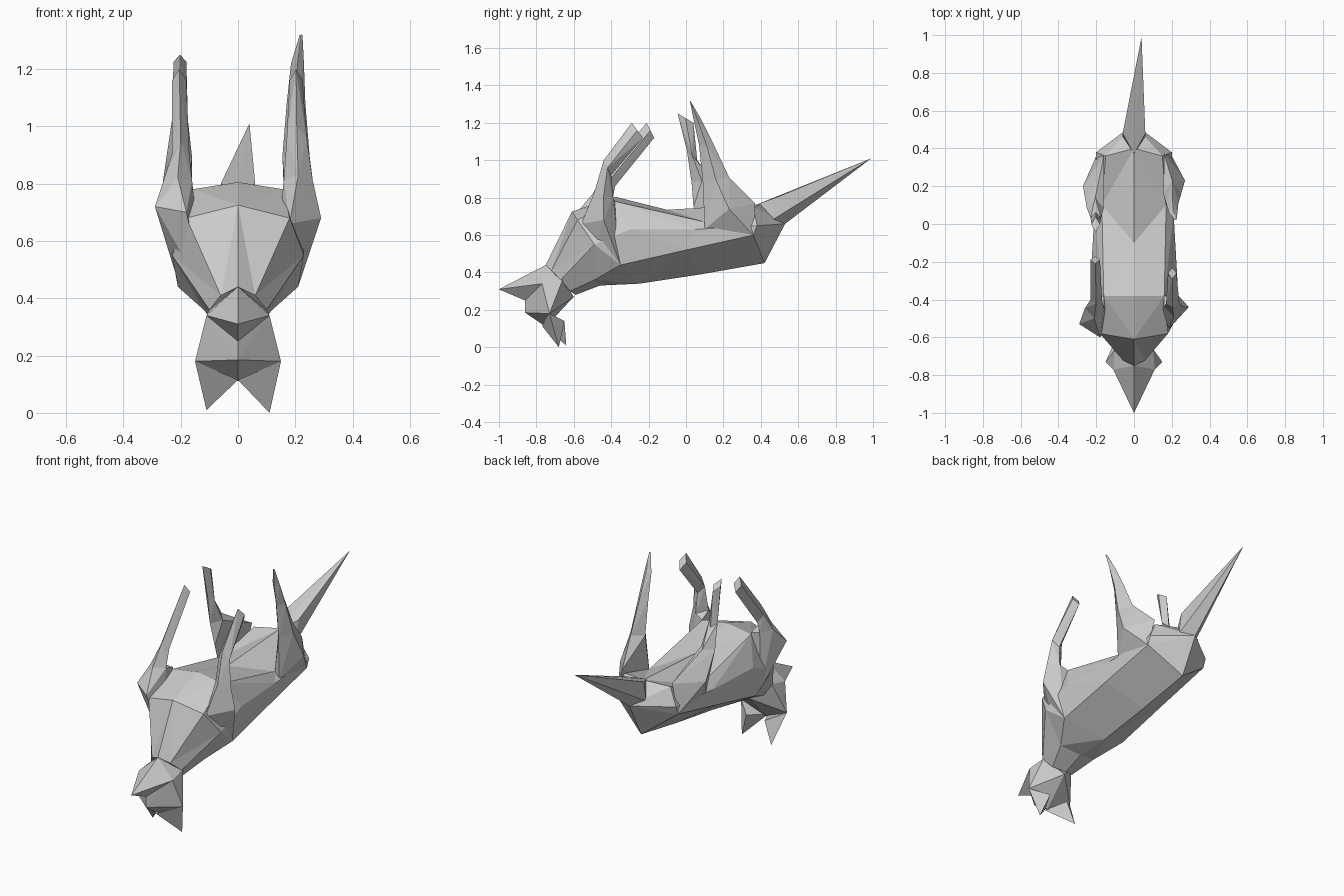
import bpy, bmesh

def finish(name, bm):
    bmesh.ops.recalc_face_normals(bm, faces=bm.faces)
    me = bpy.data.meshes.new(name)
    bm.to_mesh(me)
    bm.free()
    ob = bpy.data.objects.new(name, me)
    bpy.context.collection.objects.link(ob)
    return ob

def add_hull(bm, pts):
    vs = [bm.verts.new(p) for p in pts]
    bmesh.ops.convex_hull(bm, input=vs)
    loose = [v for v in bm.verts if not v.link_faces]
    bmesh.ops.delete(bm, geom=loose, context='VERTS')

def hull(name, pts):
    bm = bmesh.new()
    add_hull(bm, pts)
    return finish(name, bm)

def both(pts):
    """Half set of points plus its mirror image."""
    return pts + [(-x, y, z) for x, y, z in pts if x]

# Torso: half rings from spine (bottom) to belly (top), lofted neck to rump
rings = [
    [(0, -.59, .28), (.07, -.62, .30), (.10, -.67, .36), (.06, -.72, .41), (0, -.75, .44)],
    [(0, -.46, .33), (.12, -.49, .36), (.23, -.49, .55), (.18, -.58, .68), (0, -.61, .725)],
    [(0, -.25, .34), (.21, -.35, .44), (.23, -.30, .63), (.16, -.38, .78), (0, -.38, .805)],
    [(0, .08, .39), (.205, .0, .52), (.21, .05, .63), (.17, .10, .67), (0, -.10, .735)],
    [(0, .42, .45), (.20, .36, .60), (.20, .38, .65), (.15, .36, .75), (0, .40, .765)],
]
bm = bmesh.new()
loops = []
for r in rings:
    full = r + [(-x, y, z) for x, y, z in r[3:0:-1]]
    loops.append([bm.verts.new(p) for p in full])
for a, b in zip(loops, loops[1:]):
    for i in range(8):
        j = (i + 1) % 8
        bm.faces.new((a[i], a[j], b[j], b[i]))
bm.faces.new(loops[0])
rump = bm.verts.new((0, .53, .66))
for i in range(8):
    bm.faces.new((loops[-1][i], loops[-1][(i + 1) % 8], rump))
bmesh.ops.triangulate(bm, faces=bm.faces)
finish("torso", bm)

# Tail
hull("tail", both([(0, .37, .76), (0, .53, .66), (.06, .48, .80), (.06, .46, .68)])
     + [(.04, .99, 1.01)])

# Head
hull("skull", both([(0, -.86, .25), (0, -.86, .185), (.15, -.73, .18), (.11, -.77, .34),
                    (0, -.75, .44), (0, -.75, .11), (0, -.60, .27), (.10, -.66, .36)]))
hull("muzzle", both([(0, -1, .31), (.11, -.77, .34), (0, -.86, .25), (0, -.75, .44)]))
for side, s, dy in (("right", 1, 0), ("left", -1, .04)):
    hull(side + "_ear", [(s * .15, -.73, .18), (0, -.77, .115), (s * .06, -.65, .14),
                         (s * .11, -.68 + dy, dy / 4)])

def leg(name, side, root, sections):
    """Root points, then diamond sections: front y,z, back y,z, inner x, outer x."""
    bm = bmesh.new()
    prev = [(side * x, y, z) for x, y, z in root]
    for fy, fz, by, bz, xi, xo in sections:
        my, mz, mx = (fy + by) / 2, (fz + bz) / 2, (xi + xo) / 2
        cur = [(side * mx, fy, fz), (side * mx, by, bz),
               (side * xi, my, mz), (side * xo, my, mz)]
        add_hull(bm, prev + cur)
        prev = cur
    finish(name, bm)

# Front legs
leg("right_front_leg", 1,
    [(.29, -.44, .68), (.18, -.56, .66), (.16, -.38, .78), (.21, -.35, .44), (.12, -.52, .42)],
    [(-.49, .83, -.39, .80, .16, .26), (-.44, 1.0, -.40, .92, .17, .24),
     (-.29, 1.20, -.23, 1.12, .18, .225)])
leg("left_front_leg", -1,
    [(.29, -.53, .72), (.18, -.60, .70), (.16, -.38, .79), (.21, -.40, .46), (.12, -.54, .42)],
    [(-.50, .82, -.39, .80, .16, .26), (-.42, .95, -.38, .86, .17, .23),
     (-.21, 1.20, -.17, 1.12, .18, .23)])

# Hind legs
leg("right_hind_leg", 1,
    [(.27, .23, .74), (.17, .10, .66), (.20, .36, .60), (.16, .37, .77), (.20, .10, .63)],
    [(.09, .88, .23, .91, .155, .25), (.07, 1.08, .15, 1.08, .17, .235),
     (.04, 1.22, .08, 1.22, .185, .23), (.02, 1.32, .025, 1.315, .215, .225)])
leg("left_hind_leg", -1,
    [(.27, .20, .75), (.18, .04, .75), (.20, .36, .60), (.16, .36, .77), (.20, .10, .63)],
    [(.03, .88, .14, .90, .16, .25), (.005, 1.05, .06, 1.0, .175, .23),
     (-.045, 1.25, .04, 1.20, .18, .225)])
